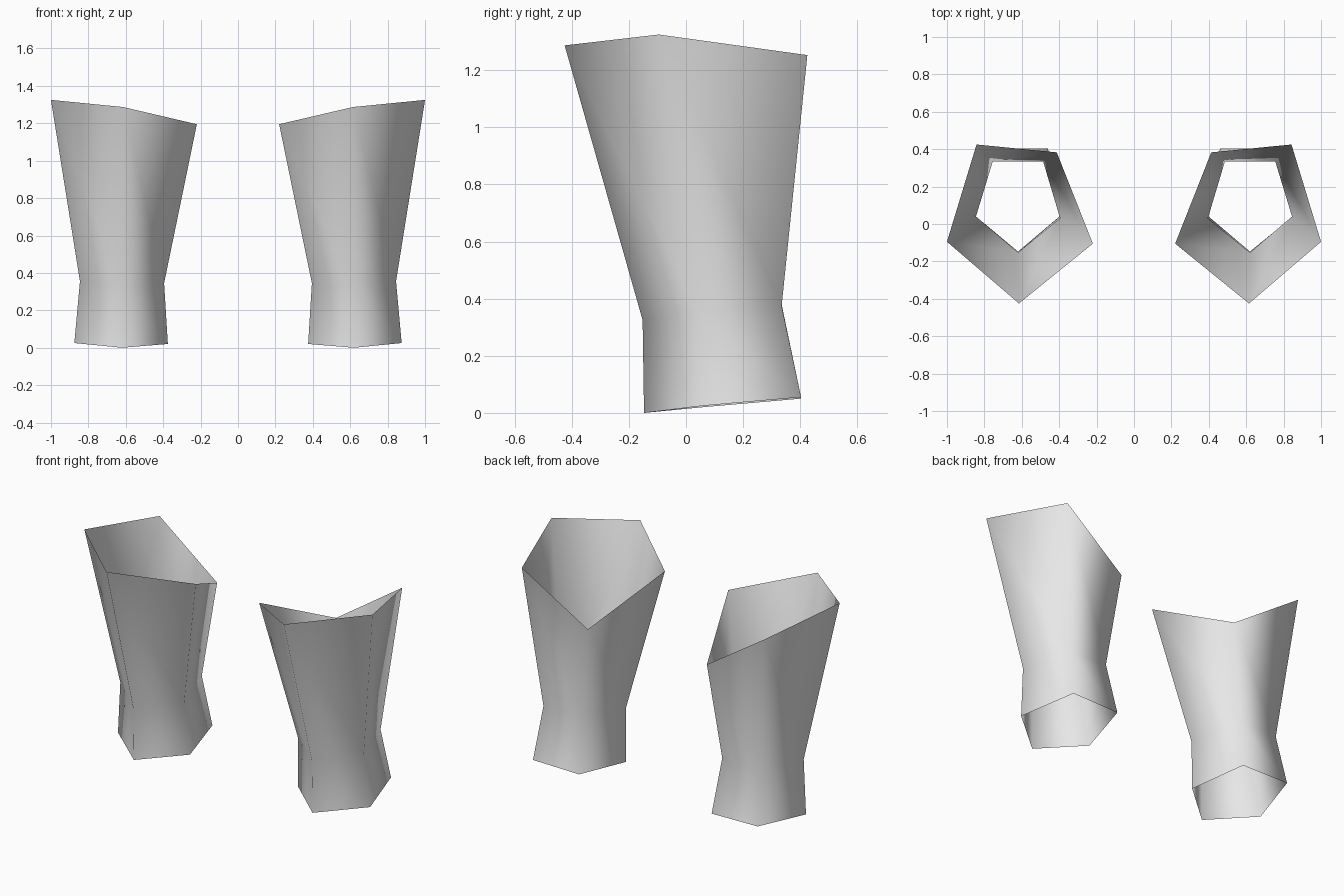
import bpy
import bmesh

if "Cube" in bpy.data.objects:
    bpy.data.objects.remove(bpy.data.objects["Cube"])

# One plain colour for both cuffs
grey = bpy.data.materials.new("light grey")
grey.diffuse_color = (0.8, 0.8, 0.8, 1.0)
grey.use_nodes = True
grey.node_tree.nodes["Principled BSDF"].inputs["Base Color"].default_value = grey.diffuse_color

# Five-sided rings, each: outer side, front, inner side, inner back, outer back
RINGS = [
    # lower opening
    [(0.875, 0.06, 0.025), (0.62, -0.147, 0.0), (0.375, 0.06, 0.02),
     (0.46, 0.403, 0.05), (0.78, 0.403, 0.055)],
    # narrow waist
    [(0.845, 0.04, 0.355), (0.62, -0.152, 0.325), (0.395, 0.03, 0.345),
     (0.486, 0.335, 0.38), (0.755, 0.335, 0.375)],
    # slanted upper opening
    [(1.0, -0.095, 1.325), (0.615, -0.425, 1.287), (0.22, -0.105, 1.195),
     (0.413, 0.383, 0.965), (0.842, 0.425, 1.253)],
]


def make_cuff(name, side):
    """Open tube through the rings; side is +1 or -1 along x."""
    bm = bmesh.new()
    loops = [[bm.verts.new((side * x, y, z)) for x, y, z in ring] for ring in RINGS]
    for low, high in zip(loops, loops[1:]):
        for i in range(5):
            j = (i + 1) % 5
            quad = [low[i], high[i], high[j], low[j]]
            if side < 0:
                quad.reverse()
            bm.faces.new(quad).smooth = True
    mesh = bpy.data.meshes.new(name)
    bm.to_mesh(mesh)
    bm.free()
    mesh.materials.append(grey)
    obj = bpy.data.objects.new(name, mesh)
    bpy.context.collection.objects.link(obj)


make_cuff("left_cuff", -1)
make_cuff("right_cuff", 1)
